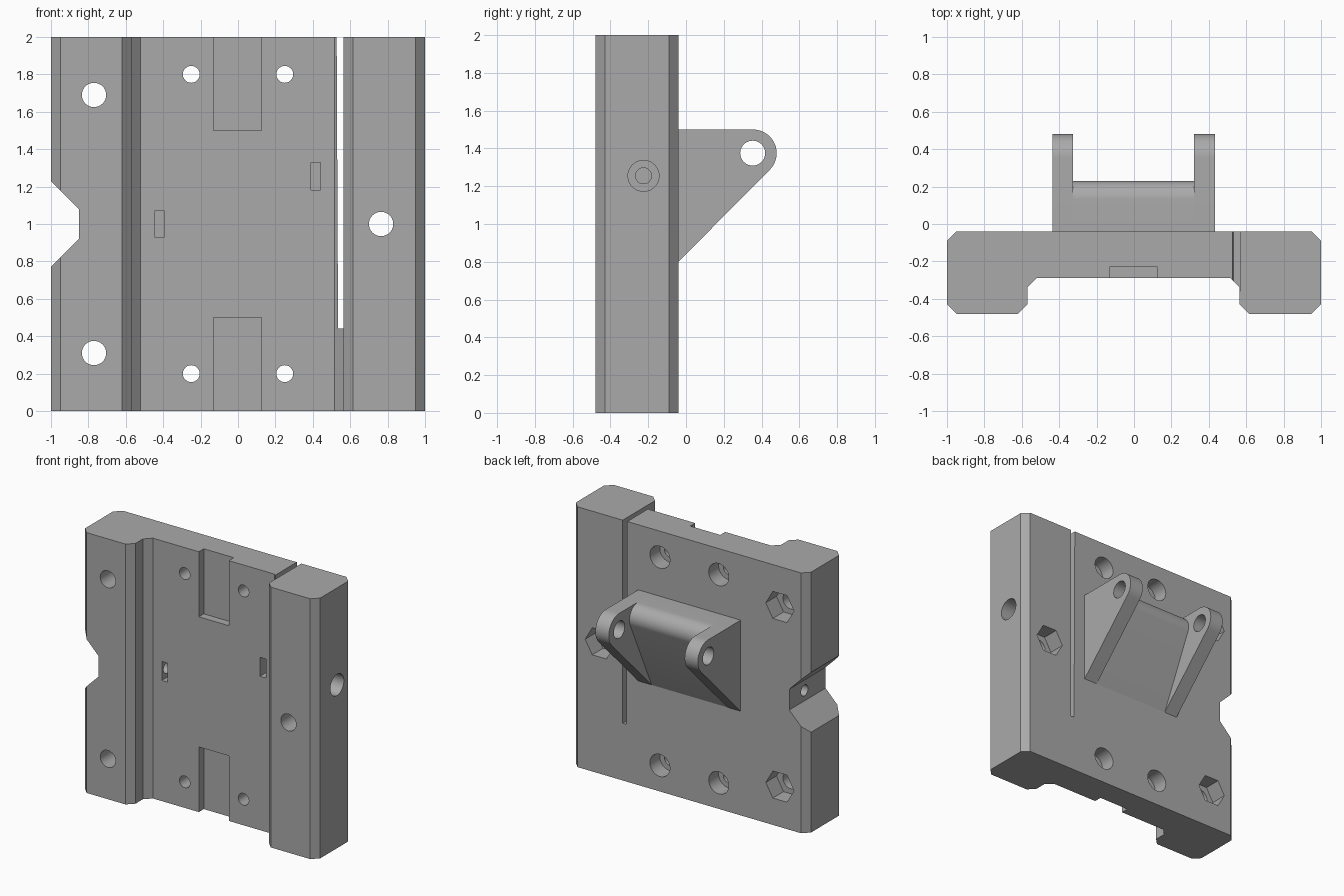
import bpy, bmesh
from math import pi, sin, cos, radians

default = bpy.data.objects.get("Cube")
if default:
    bpy.data.objects.remove(default, do_unlink=True)

grey = bpy.data.materials.new("plain grey")
grey.use_nodes = True
COLOUR = (0.4, 0.4, 0.4, 1)
grey.diffuse_color = COLOUR
grey.node_tree.nodes["Principled BSDF"].inputs["Base Color"].default_value = COLOUR


def prism(name, points, axis, lo, hi):
    """Extrude a 2D outline along an axis; the outline uses the other two axes in order."""
    place = {"x": lambda a, b, d: (d, a, b),
             "y": lambda a, b, d: (a, d, b),
             "z": lambda a, b, d: (a, b, d)}[axis]
    bm = bmesh.new()
    base = bm.faces.new([bm.verts.new(place(a, b, lo)) for a, b in points])
    grown = bmesh.ops.extrude_face_region(bm, geom=[base])["geom"]
    top = [v for v in grown if isinstance(v, bmesh.types.BMVert)]
    bmesh.ops.translate(bm, verts=top, vec=place(0, 0, hi - lo))
    bmesh.ops.recalc_face_normals(bm, faces=bm.faces)
    mesh = bpy.data.meshes.new(name)
    bm.to_mesh(mesh)
    bm.free()
    mesh.materials.append(grey)
    obj = bpy.data.objects.new(name, mesh)
    bpy.context.collection.objects.link(obj)
    return obj


def arc(a, b, r, start, end, n):
    return [(a + r * cos(radians(start + (end - start) * i / n)),
             b + r * sin(radians(start + (end - start) * i / n))) for i in range(n + 1)]


def disc(a, b, r, n=40):
    return arc(a, b, r, 0, 360, n)[:-1]


def rect(a0, a1, b0, b1):
    return [(a0, b0), (a1, b0), (a1, b1), (a0, b1)]


def select(obj):
    bpy.ops.object.select_all(action="DESELECT")
    obj.select_set(True)
    bpy.context.view_layer.objects.active = obj


def cut(target, points, axis, lo, hi):
    cutter = prism("cutter", points, axis, lo, hi)
    cutter.hide_render = True
    mod = target.modifiers.new("cut", "BOOLEAN")
    mod.operation = "DIFFERENCE"
    mod.solver = "EXACT"
    mod.object = cutter
    select(target)
    bpy.ops.object.modifier_apply(modifier=mod.name)
    bpy.data.objects.remove(cutter, do_unlink=True)


def smooth(obj):
    select(obj)
    bpy.ops.object.shade_smooth_by_angle(angle=radians(25))


BACK, FACE, FRONT = -0.04, -0.29, -0.48

# Backplate with two chamfered rails
plate = prism("backplate", [
    (-1, -0.09), (-0.95, BACK), (0.95, BACK), (1, -0.09),
    (1, -0.43), (0.95, FRONT), (0.615, FRONT), (0.565, -0.43),
    (0.565, -0.34), (0.515, FACE), (-0.52, FACE), (-0.57, -0.34),
    (-0.57, -0.43), (-0.62, FRONT), (-0.95, FRONT), (-1, -0.43)], "z", 0, 2)

# Clamping slit and side notch
cut(plate, [(0.535, 0.44), (0.566, 0.44), (0.566, 2.1), (0.527, 2.1)], "y", -0.36, 0.1)
cut(plate, [(-1.1, 0.67), (-0.85, 0.92), (-0.85, 1.08), (-1.1, 1.33)], "y", -0.6, 0.1)

# Recesses in the front face
for low, high in ((-0.1, 0.5), (1.5, 2.1)):
    cut(plate, rect(-0.13, 0.125, low, high), "y", -0.4, -0.23)

# Rail bolt holes with hexagonal nut pockets behind
for x, z in ((-0.77, 1.69), (-0.77, 0.31), (0.765, 1.0)):
    cut(plate, disc(x, z, 0.065), "y", -0.6, 0.1)
    cut(plate, disc(x, z, 0.12, 6), "y", -0.17, 0.1)

# Plate screw holes, counterbored behind
for x in (-0.25, 0.25):
    for z in (0.2, 1.8):
        cut(plate, disc(x, z, 0.045), "y", -0.4, 0.1)
        cut(plate, disc(x, z, 0.085), "y", -0.16, 0.1)

# Cross bores meeting small nut slots
for x, z, start, end in ((0.415, 1.255, 0.4, 1.1), (-0.42, 1.0, -1.1, -0.4)):
    cut(plate, rect(x - 0.025, x + 0.025, z - 0.073, z + 0.073), "y", -0.4, -0.15)
    cut(plate, disc(-0.225, z, 0.042), "x", start, end)
cut(plate, disc(-0.225, 1.255, 0.082), "x", 0.85, 1.1)
smooth(plate)

# Pivot ears on the back
ear_outline = ([(BACK, 0.8)] + arc(0.355, 1.375, 0.125, -45, 90, 20) + [(BACK, 1.5)])
for side, x0, x1 in (("right", -0.437, -0.325), ("left", 0.32, 0.434)):
    ear = prism(side + "_pivot_ear", ear_outline, "x", x0, x1)
    cut(ear, disc(0.353, 1.375, 0.066), "x", x0 - 0.1, x1 + 0.1)
    smooth(ear)

# Web between the ears with a rounded upper edge
web = prism("pivot_web", [(BACK, 0.8)] + arc(0.13, 1.4, 0.1, -22, 90, 14) + [(BACK, 1.5)],
            "x", -0.325, 0.32)
smooth(web)
